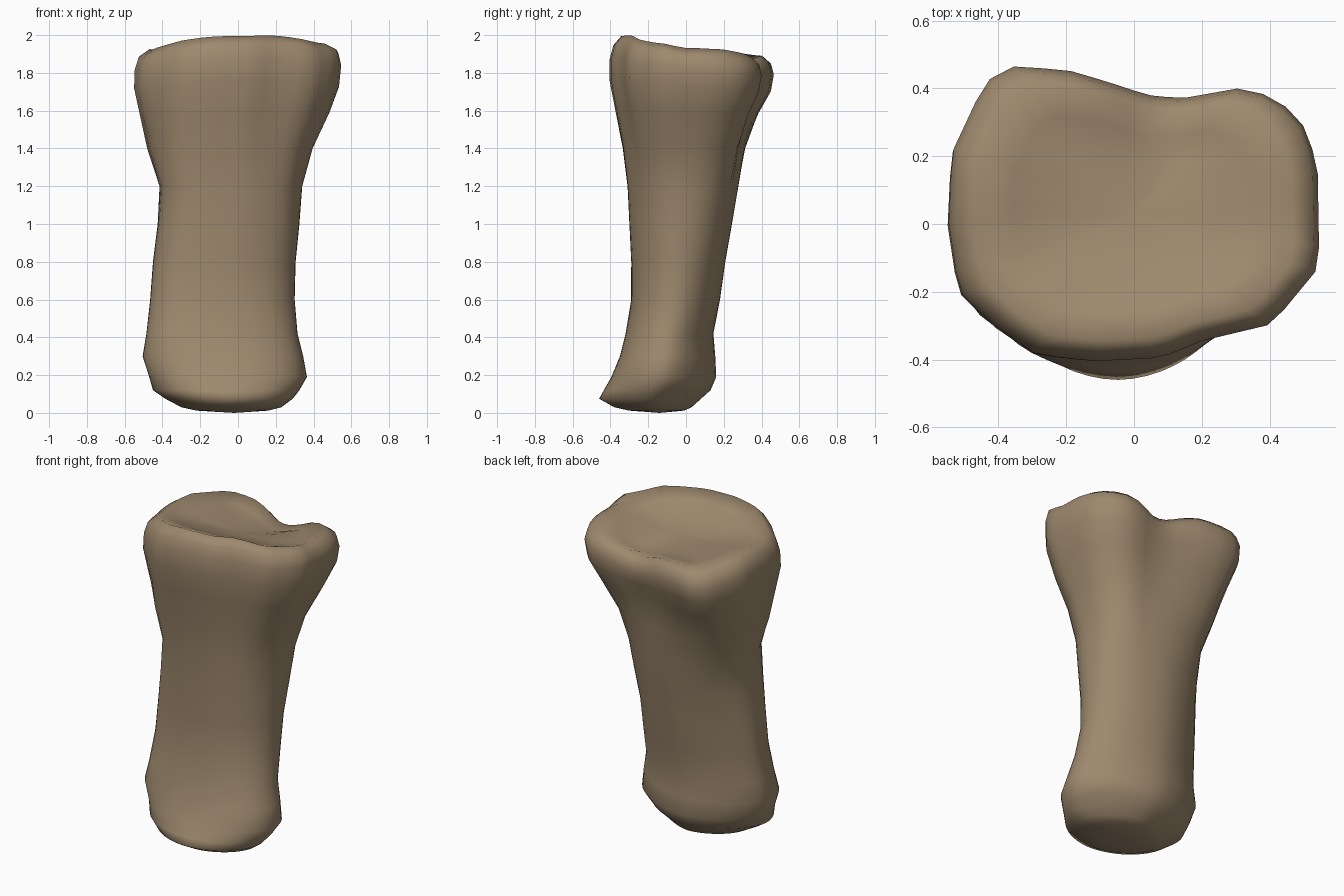
import bpy, bmesh, math

if "Cube" in bpy.data.objects:
    bpy.data.objects.remove(bpy.data.objects["Cube"])

SIDES = 48

# Plan outline of the flared upper end: broad front, two rear lobes with a notch
PLAN = [(.545, .17), (.51, .28), (.46, .34), (.38, .385), (.31, .40), (.14, .37),
        (.04, .38), (-.08, .42), (-.20, .455), (-.36, .465), (-.42, .44), (-.47, .36),
        (-.54, .21), (-.55, 0), (-.52, -.20), (-.42, -.30), (-.29, -.39), (-.12, -.41),
        (.08, -.40), (.20, -.35), (.41, -.30), (.55, -.13)]

# Levels: z, x min, x max, y min, y max, share of the plan outline
LEVELS = [(.012, -.22, .16, -.30, -.01, 0), (.03, -.30, .23, -.38, .03, 0),
          (.075, -.385, .29, -.46, .08, 0), (.12, -.45, .325, -.435, .13, 0),
          (.19, -.47, .365, -.395, .16, 0), (.30, -.505, .345, -.35, .155, 0),
          (.42, -.485, .315, -.32, .145, 0), (.60, -.465, .30, -.29, .18, 0),
          (.80, -.45, .305, -.29, .21, .05), (1.0, -.425, .325, -.30, .25, .15),
          (1.2, -.415, .34, -.31, .29, .3), (1.4, -.48, .395, -.335, .33, .55),
          (1.6, -.52, .485, -.375, .39, .9), (1.75, -.548, .535, -.405, .45, 1),
          (1.86, -.545, .545, -.405, .465, 1), (1.93, -.525, .53, -.385, .45, 1)]

# Corner squareness against height, one table for each corner of the shaft
BACK_RIGHT = [(.3, 1.62), (.6, 2.0), (2, 2.0)]
BACK_LEFT = [(.3, 1.75), (.6, 1.65), (.9, 1.7), (1.2, 2.0)]
FRONT_RIGHT = [(.05, 1.75), (.2, 2.35), (.4, 2.2), (.6, 2.05), (1.1, 2.05), (1.4, 2.2)]
FRONT_LEFT = [(.05, 1.75), (.3, 3.0), (.8, 3.0), (1.1, 3.7), (1.4, 3.7)]


def lerp_table(table, v):
    if v <= table[0][0]:
        return table[0][1]
    for (a, fa), (b, fb) in zip(table, table[1:]):
        if v <= b:
            return fa + (fb - fa) * (v - a) / (b - a)
    return table[-1][1]


def plan_radius(ang):
    # distance from the origin to the plan outline at this angle
    dx, dy = math.cos(ang), math.sin(ang)
    best = .4
    for (ax, ay), (bx, by) in zip(PLAN, PLAN[1:] + PLAN[:1]):
        ex, ey = bx - ax, by - ay
        det = dx * ey - dy * ex
        if abs(det) < 1e-9:
            continue
        r = (ax * ey - ay * ex) / det
        s = (ax * dy - ay * dx) / det
        if r > 0 and -1e-6 <= s <= 1 + 1e-6:
            best = r
    return best


def section(ang, x0, x1, y0, y1, share, z=2):
    c, s = math.cos(ang), math.sin(ang)
    # rounded box section with its own squareness in each corner
    if s >= 0:
        n = lerp_table(BACK_RIGHT if c > 0 else BACK_LEFT, z)
    else:
        n = lerp_table(FRONT_RIGHT if c > 0 else FRONT_LEFT, z)
    r = (abs(c) ** n + abs(s) ** n) ** (-1 / n)
    ex, ey = c * r, s * r
    # plan section scaled to the same box
    p = plan_radius(ang)
    px, py = (c * p) / .548, (s * p - .0275) / .4375
    u, v = ex + (px - ex) * share, ey + (py - ey) * share
    return (x0 + x1) / 2 + u * (x1 - x0) / 2, (y0 + y1) / 2 + v * (y1 - y0) / 2


def top_height(x, y):
    # joint surface: raised front lip, sloping back, with a dip at the rear notch
    ridge = lerp_table([(-.42, 1.985), (-.3, 2.0), (-.2, 1.985), (-.1, 1.96), (0, 1.94),
                        (.2, 1.93), (.3, 1.91), (.46, 1.885)], y)
    side = max(0, abs(x - .05) - .1)
    front = min(1, max(0, (.05 - y) / .35))
    notch = .085 * math.exp(-((x - .1) / .16) ** 2 - ((y - .38) / .22) ** 2)
    corner = .035 * math.exp(-((x - .55) / .1) ** 2 - ((y + .14) / .1) ** 2)
    return ridge - (.06 + .4 * front) * side * side - notch + corner


bm = bmesh.new()
angles = [2 * math.pi * i / SIDES for i in range(SIDES)]
rings = []
for z, x0, x1, y0, y1, share in LEVELS:
    ring = []
    for a in angles:
        x, y = section(a, x0, x1, y0, y1, share, z)
        k = max(0, (z - 1.5) / .47)
        ring.append(bm.verts.new((x, y, z + k * (top_height(x, y) - 1.97))))
    rings.append(ring)

# Dished joint surface on top
for f, dish in [(.86, 0), (.66, .035), (.42, .06), (.2, .07)]:
    ring = []
    for a in angles:
        x, y = section(a, -.545 * f, .545 * f, .03 - .435 * f, .03 + .435 * f, 1)
        ring.append(bm.verts.new((x, y, top_height(x, y) - dish)))
    rings.append(ring)

for lo, hi in zip(rings, rings[1:]):
    for i in range(SIDES):
        j = (i + 1) % SIDES
        bm.faces.new((lo[i], lo[j], hi[j], hi[i]))

# Close both ends with fans
for ring, pos in [(rings[0], (-.02, -.14, 0)), (rings[-1], (0, .03, top_height(0, .03) - .07))]:
    centre = bm.verts.new(pos)
    for i in range(SIDES):
        bm.faces.new((ring[i], ring[(i + 1) % SIDES], centre))
bmesh.ops.recalc_face_normals(bm, faces=bm.faces[:])

mesh = bpy.data.meshes.new("toe_bone")
bm.to_mesh(mesh)
bm.free()
for poly in mesh.polygons:
    poly.use_smooth = True

# Single bone colour
mat = bpy.data.materials.new("bone_tan")
mat.diffuse_color = (.34, .25, .155, 1)
mat.use_nodes = True
mat.node_tree.nodes["Principled BSDF"].inputs["Base Color"].default_value = mat.diffuse_color
mesh.materials.append(mat)
bone = bpy.data.objects.new("toe_bone", mesh)
bpy.context.collection.objects.link(bone)
